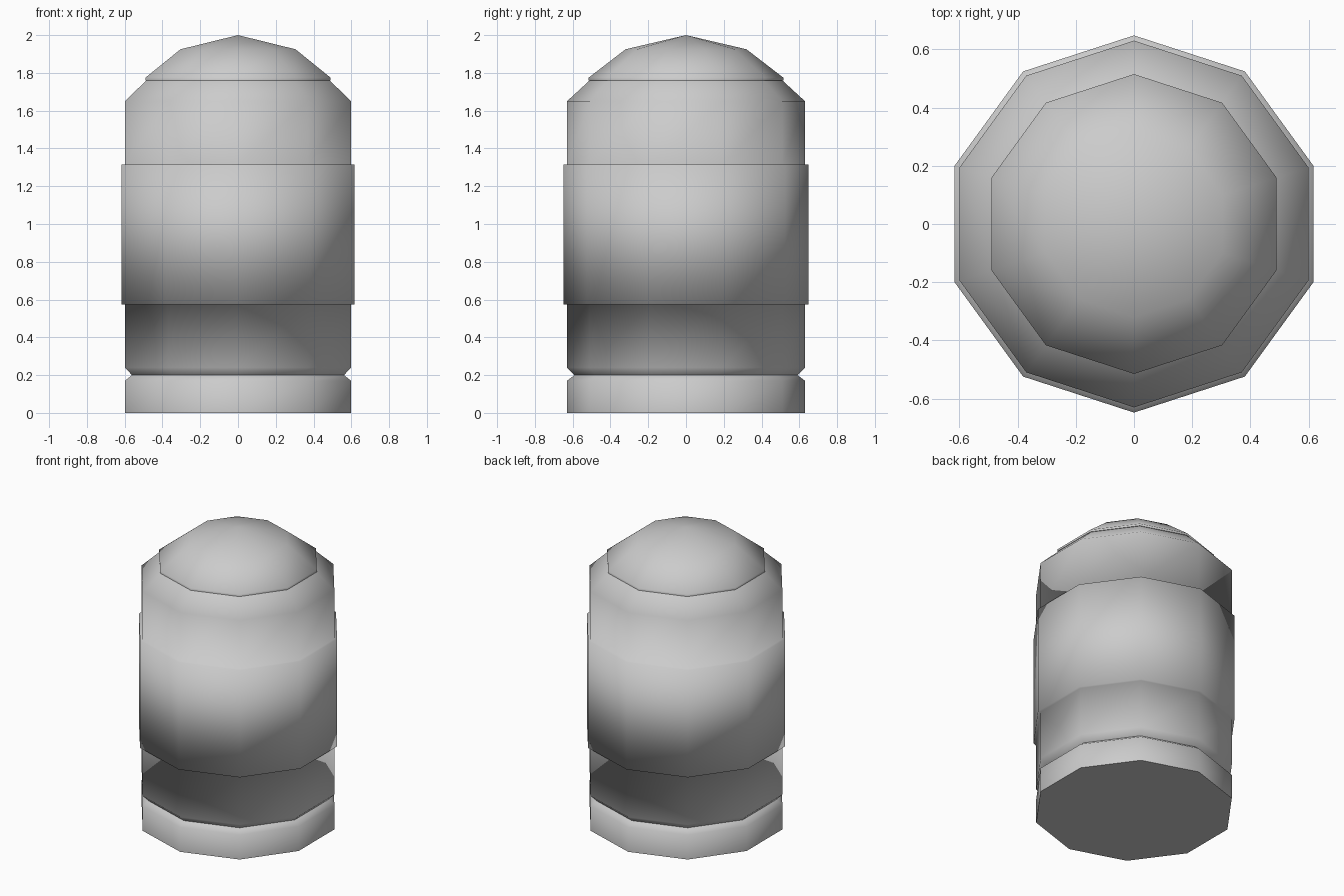
import bpy
import bmesh
from math import cos, sin, pi

SIDES = 10

default = bpy.data.objects.get("Cube")
if default:
    bpy.data.objects.remove(default, do_unlink=True)

# Single plain grey finish
GREY = (0.6, 0.6, 0.6, 1.0)
grey = bpy.data.materials.new("plain_grey")
grey.use_nodes = True
grey.diffuse_color = GREY
shader = grey.node_tree.nodes["Principled BSDF"]
shader.inputs["Base Color"].default_value = GREY
shader.inputs["Roughness"].default_value = 0.8


def lathe(name, profile):
    """Turn a (radius, height) profile, listed bottom to top, into a solid."""
    bm = bmesh.new()
    rings = []
    for radius, z in profile:
        if radius == 0:
            rings.append([bm.verts.new((0, 0, z))])
            continue
        angles = [pi / 2 + 2 * pi * i / SIDES for i in range(SIDES)]
        rings.append([bm.verts.new((radius * cos(a), radius * sin(a), z)) for a in angles])

    # Smooth walls, narrowing to triangles at an apex
    for low, high in zip(rings, rings[1:]):
        for i in range(SIDES):
            j = (i + 1) % SIDES
            if len(high) == 1:
                face = bm.faces.new((low[i], low[j], high[0]))
            else:
                face = bm.faces.new((low[i], low[j], high[j], high[i]))
            face.smooth = True

    # Flat caps with crisp rims
    caps = [bm.faces.new(rings[0][::-1])]
    if len(rings[-1]) > 1:
        caps.append(bm.faces.new(rings[-1]))
    for cap in caps:
        cap.smooth = False
        for edge in cap.edges:
            edge.smooth = False

    mesh = bpy.data.meshes.new(name)
    bm.to_mesh(mesh)
    bm.free()
    mesh.materials.append(grey)
    obj = bpy.data.objects.new(name, mesh)
    bpy.context.collection.objects.link(obj)
    return obj


# Foot ring, chamfered into the groove
lathe("base", [(0.63, 0), (0.63, 0.17), (0.59, 0.2)])

# Barrel with a raised sleeve around the middle and a sloping shoulder
lathe("body", [
    (0.59, 0.2), (0.63, 0.24),
    (0.63, 0.575), (0.648, 0.575),
    (0.648, 1.315), (0.63, 1.315),
    (0.63, 1.65), (0.505, 1.765),
])

# Faceted dome with a thin lip
lathe("dome", [(0.515, 1.76), (0.515, 1.775), (0.32, 1.925), (0, 2)])
